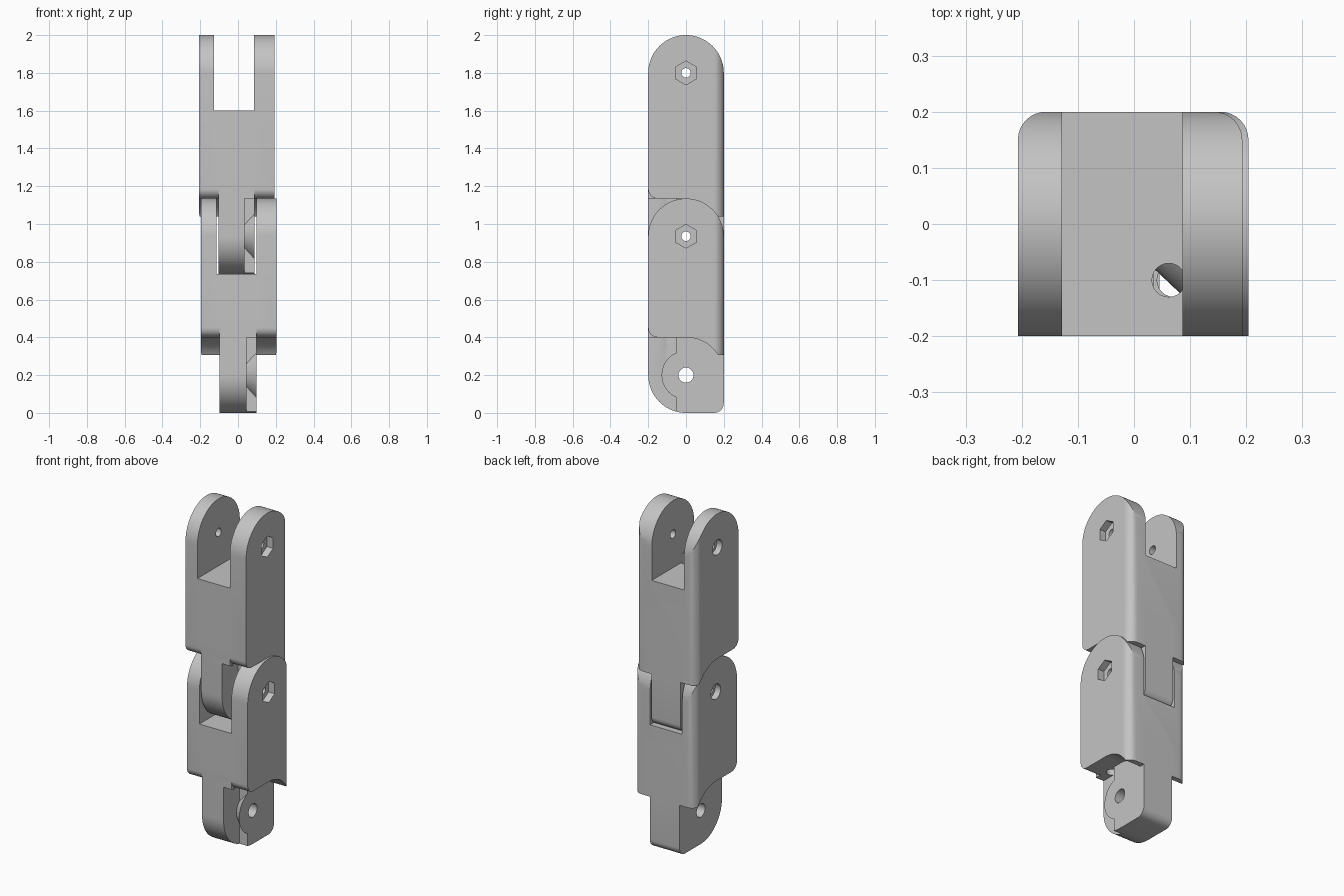
import bpy, bmesh, math
from mathutils import Vector

old = bpy.data.objects.get("Cube")
if old:
    bpy.data.objects.remove(old, do_unlink=True)

grey = bpy.data.materials.new("plain grey")
grey.use_nodes = True
tone = (0.55, 0.55, 0.55, 1)
grey.diffuse_color = tone
grey.node_tree.nodes["Principled BSDF"].inputs["Base Color"].default_value = tone

R = 0.2       # half depth and knuckle radius
FILLET = 0.05


def arc(u, v, r, start, end, n=16):
    angles = [math.radians(start + (end - start) * i / n) for i in range(n + 1)]
    return [(u + r * math.cos(a), v + r * math.sin(a)) for a in angles]


def new_object(name, bm):
    bmesh.ops.recalc_face_normals(bm, faces=bm.faces)
    mesh = bpy.data.meshes.new(name)
    bm.to_mesh(mesh)
    bm.free()
    mesh.materials.append(grey)
    obj = bpy.data.objects.new(name, mesh)
    bpy.context.collection.objects.link(obj)
    return obj


def prism(name, points, lo, hi, axis="x", taper=None):
    """Extrude a (y, z) outline along x, or an (x, y) outline along z."""
    bm = bmesh.new()
    place = (lambda u, v, w: (w, u, v)) if axis == "x" else (lambda u, v, w: (u, v, w))
    ends = (points, taper or points)
    rings = [[bm.verts.new(place(u, v, w)) for u, v in pts]
             for pts, w in zip(ends, (lo, hi))]
    bm.faces.new(rings[0])
    bm.faces.new(rings[1])
    n = len(points)
    for i in range(n):
        j = (i + 1) % n
        bm.faces.new((rings[0][i], rings[0][j], rings[1][j], rings[1][i]))
    return new_object(name, bm)


def circle(u, v, r, n=32, turn=0):
    return arc(u, v, r, turn, turn + 360, n)[:-1]


def rect(u0, u1, v0, v1):
    return [(u0, v0), (u1, v0), (u1, v1), (u0, v1)]


def combine(obj, other, operation):
    """Apply a boolean and discard the helper."""
    other.hide_render = True
    mod = obj.modifiers.new("cut", "BOOLEAN")
    mod.operation = operation
    mod.solver = "EXACT"
    mod.object = other
    graph = bpy.context.evaluated_depsgraph_get()
    mesh = bpy.data.meshes.new_from_object(obj.evaluated_get(graph))
    obj.modifiers.clear()
    obj.data = mesh
    bpy.data.objects.remove(other, do_unlink=True)


def make_tongue(p, x0, x1, floor):
    """Hinge tongue with a round front, square back and tapered cord channel."""
    outline = (arc(0, p, R, 180, 270) + arc(R - FILLET, p - R + FILLET, FILLET, 270, 360, 8)
               + [(R, p + 0.3), (-R, p + 0.3)])
    tongue = prism("tongue", outline, x0, x1)
    channel = prism("channel", rect(-0.3, -FILLET, p - 0.3, p + R), floor, x1 + 0.1)
    hub = prism("hub", circle(0, p, 0.078, 48), floor - 0.001, x1 + 0.001,
                taper=circle(0, p, 0.13, 48))
    combine(channel, hub, "DIFFERENCE")
    # keep the channel cutter from reaching past the tongue's outer face
    combine(tongue, channel, "DIFFERENCE")
    combine(tongue, prism("pin_hole", circle(0, p, 0.04), x0 - 0.1, x1 + 0.1), "DIFFERENCE")
    return tongue


def make_link(name, p, q, x0, x1, slot, tongue_x, floor, cord_x):
    # Side outline: rounded front heel, concave back skirt, round fork top
    side = (arc(-R + FILLET, p + R + FILLET, FILLET, 180, 270, 8)
            + arc(0, p, R, 90, 32, 16)
            + [(R, p + 0.106)] + arc(0, q, R, 0, 180, 40))
    link = prism(name, side, x0 - 0.1, x1 + 0.1)
    # Plan outline: sharp front edges, rounded back edges
    plan = ([(x0, -R - 0.05), (x1, -R - 0.05)]
            + arc(x1 - FILLET, R - FILLET, FILLET, 0, 90, 8)
            + arc(x0 + FILLET, R - FILLET, FILLET, 90, 180, 8))
    combine(link, prism("plan", plan, p - 0.5, q + 0.5, "z"), "INTERSECT")
    # Hinge tongue
    combine(link, make_tongue(p, *tongue_x, floor), "UNION")
    # Fork slot
    combine(link, prism("slot", rect(-0.4, 0.4, q - R, q + 0.5), *slot), "DIFFERENCE")
    # Pin hole, nut pocket and screw head recess
    combine(link, prism("bore", circle(0, q, 0.025), x0 - 0.1, x1 + 0.1), "DIFFERENCE")
    combine(link, prism("nut", circle(0, q, 0.063, 6, 30), x1 - 0.04, x1 + 0.1), "DIFFERENCE")
    combine(link, prism("head", circle(0, q, 0.045), x0 - 0.1, x0 + 0.035), "DIFFERENCE")
    # Cord hole from the slot floor to the channel
    combine(link, prism("cord", circle(cord_x, -0.1, 0.03, 24), p + 0.15, q - 0.15, "z"),
            "DIFFERENCE")
    bpy.ops.object.select_all(action="DESELECT")
    link.select_set(True)
    bpy.context.view_layer.objects.active = link
    bpy.ops.object.shade_smooth_by_angle(angle=math.radians(30))
    return link


make_link("lower_link", 0.2, 0.935, -0.197, 0.204, (-0.115, 0.097),
          (-0.098, 0.098), 0.045, 0.071)
make_link("upper_link", 0.935, 1.8, -0.207, 0.193, (-0.128, 0.086),
          (-0.103, 0.088), 0.035, 0.062)
